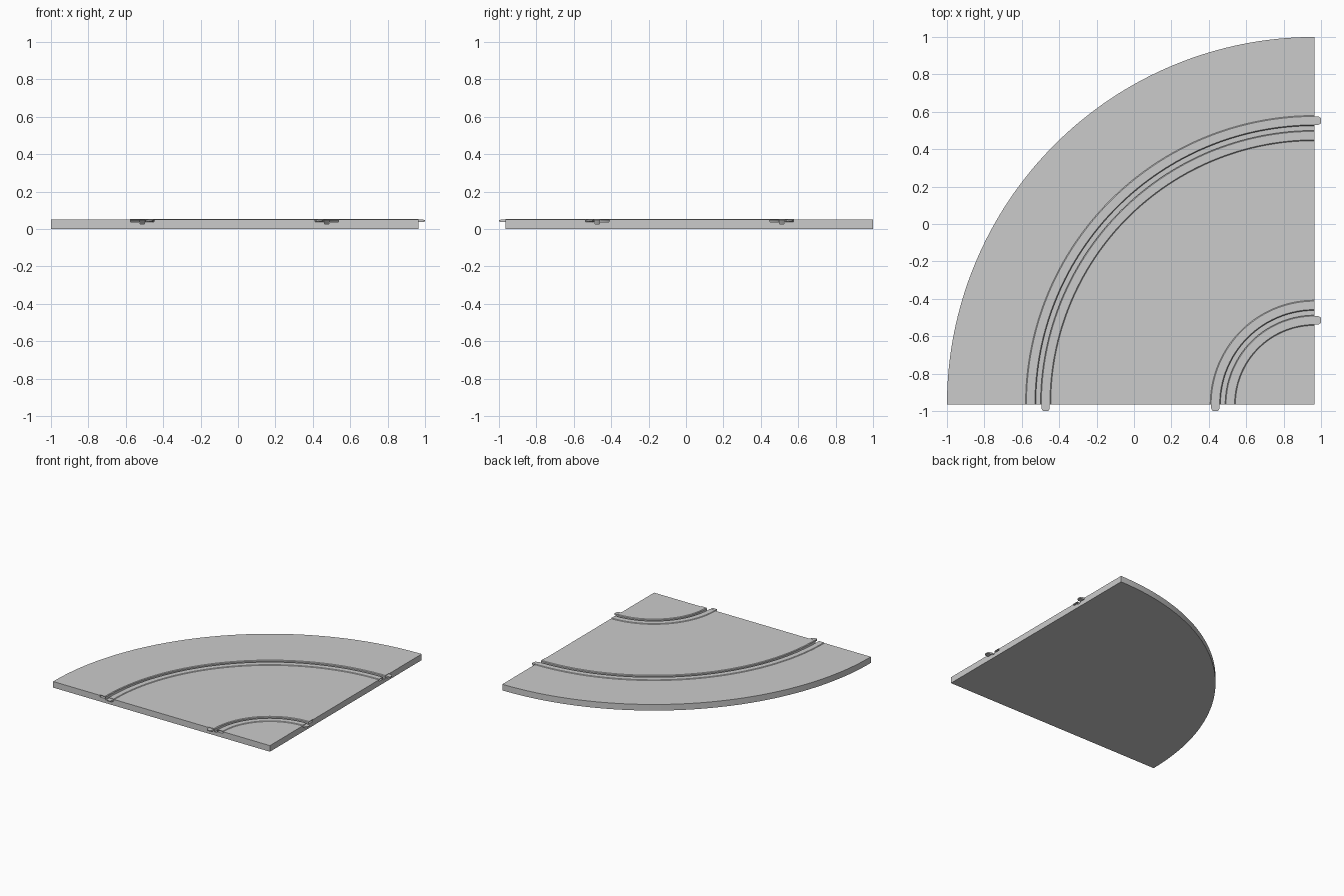
import bpy, bmesh, math

if "Cube" in bpy.data.objects:
    bpy.data.objects.remove(bpy.data.objects["Cube"])

C = (0.965, -0.965)      # corner that all arcs share
SEG = 64
TOP, FLOOR, SLOT = 0.050, 0.036, 0.027
TRACKS = {"outer": 1.4775, "inner": 0.490}   # slot centre radii
HALF, GAP = 0.0675, 0.0125                   # channel half width, slot half width


def finish(obj, angle=35):
    bpy.ops.object.select_all(action='DESELECT')
    obj.select_set(True)
    bpy.context.view_layer.objects.active = obj
    bpy.ops.object.shade_smooth_by_angle(angle=math.radians(angle))


def add_object(name, bm):
    bmesh.ops.recalc_face_normals(bm, faces=bm.faces)
    mesh = bpy.data.meshes.new(name)
    bm.to_mesh(mesh)
    bm.free()
    obj = bpy.data.objects.new(name, mesh)
    bpy.context.collection.objects.link(obj)
    finish(obj)
    return obj


def quarter_sweep(name, profile):
    """Sweep a closed (radius, z) profile through the quarter circle."""
    bm = bmesh.new()
    rings = []
    for i in range(SEG + 1):
        a = math.pi - math.pi / 2 * i / SEG
        rings.append([bm.verts.new((C[0] + r * math.cos(a), C[1] + r * math.sin(a), z))
                      for r, z in profile])
    n = len(profile)
    for a, b in zip(rings, rings[1:]):
        for j in range(n):
            k = (j + 1) % n
            if profile[j][0] == 0 and profile[k][0] == 0:
                continue
            bm.faces.new((a[j], a[k], b[k], b[j]))
    bm.faces.new(rings[0])
    bm.faces.new(rings[-1])
    bmesh.ops.remove_doubles(bm, verts=bm.verts, dist=1e-5)
    return add_object(name, bm)


# base slab with a stepped channel for each track
slab = [(0, 0), (0, TOP)]
for r in sorted(TRACKS.values()):
    slab += [(r - HALF, TOP), (r - HALF, FLOOR), (r - GAP, FLOOR), (r - GAP, SLOT),
             (r + GAP, SLOT), (r + GAP, FLOOR), (r + HALF, FLOOR), (r + HALF, TOP)]
slab += [(1.965, TOP), (1.965, 0)]
quarter_sweep("base_slab", slab)


# hollow rails: bent sheet with a rounded top, open underneath
def rail_profile(r0, r1):
    t, top, c = 0.004, 0.054, 0.005
    return [(r0, FLOOR), (r0, top - c), (r0 + c, top), (r1 - c, top), (r1, top - c), (r1, FLOOR),
            (r1 - t, FLOOR), (r1 - t, top - c), (r1 - c - 0.001, top - t),
            (r0 + c + 0.001, top - t), (r0 + t, top - c), (r0 + t, FLOOR)]


for name, r in TRACKS.items():
    quarter_sweep(name + "_track_inside_rail", rail_profile(r - HALF, r - GAP))
    quarter_sweep(name + "_track_outside_rail", rail_profile(r + GAP, r + HALF))


# joining pins: flat tongues with tapered tips, running out of the rail ends
def pin(name, radius, front):
    outline = [(-0.06, -0.022), (0.022, -0.022), (0.035, -0.014),
               (0.035, 0.014), (0.022, 0.022), (-0.06, 0.022)]
    bm = bmesh.new()

    def place(u, v, z):
        if front:
            return (C[0] - radius + v, C[1] - u, z)
        return (C[0] + u, C[1] + radius + v, z)

    low = [bm.verts.new(place(u, v, 0.037 + (0.003 if u > 0.03 else 0))) for u, v in outline]
    high = [bm.verts.new(place(u, v, 0.0505 - (0.003 if u > 0.03 else 0))) for u, v in outline]
    bm.faces.new(low)
    bm.faces.new(high)
    for j in range(6):
        k = (j + 1) % 6
        bm.faces.new((low[j], low[k], high[k], high[j]))
    add_object(name, bm)


mid = (HALF + GAP) / 2
pin("outer_track_front_pin", TRACKS["outer"] - mid, True)
pin("outer_track_side_pin", TRACKS["outer"] + mid, False)
pin("inner_track_front_pin", TRACKS["inner"] + mid, True)
pin("inner_track_side_pin", TRACKS["inner"] - mid, False)
